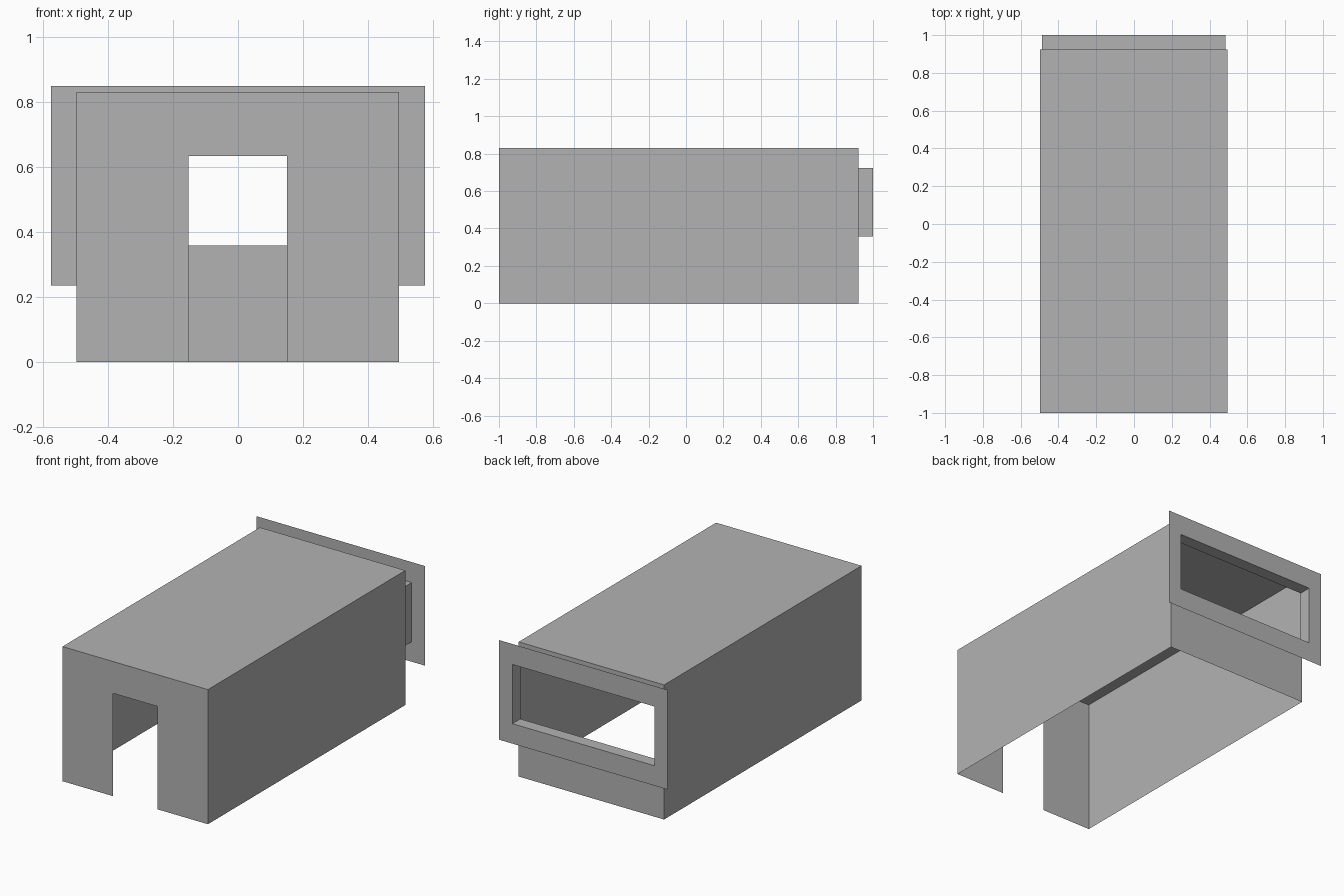
import bpy
import bmesh

cube = bpy.data.objects.get("Cube")
if cube:
    bpy.data.objects.remove(cube, do_unlink=True)

grey = bpy.data.materials.new("plain grey")
grey.use_nodes = True
colour = (0.45, 0.45, 0.45, 1)
grey.diffuse_color = colour
grey.node_tree.nodes["Principled BSDF"].inputs["Base Color"].default_value = colour

FRONT, REAR, FLANGE = -1.0, 0.923, 1.0
BODY = (-0.497, 0.495, 0.0, 0.83)        # x0, x1, z0, z1
MOUTH = (-0.486, 0.484, 0.358, 0.723)
RIM = (-0.575, 0.575, 0.235, 0.849)
DOOR = (-0.153, 0.151, 0.0, 0.634)


def corners(rect):
    """Rectangle outline in (x, z), anticlockwise seen from the front."""
    x0, x1, z0, z1 = rect
    return [(x0, z0), (x1, z0), (x1, z1), (x0, z1)]


def add_part(name, faces):
    bm = bmesh.new()
    for pts in faces:
        bm.faces.new([bm.verts.new(p) for p in pts])
    bmesh.ops.remove_doubles(bm, verts=bm.verts, dist=1e-5)
    mesh = bpy.data.meshes.new(name)
    bm.to_mesh(mesh)
    bm.free()
    mesh.materials.append(grey)
    obj = bpy.data.objects.new(name, mesh)
    bpy.context.collection.objects.link(obj)


def sleeve(rect, y0, y1, sides):
    """Outward facing walls swept along y from chosen rectangle sides."""
    c = corners(rect)
    faces = []
    for i in sides:
        (ax, az), (bx, bz) = c[i], c[(i + 1) % 4]
        faces.append([(ax, y0, az), (ax, y1, az), (bx, y1, bz), (bx, y0, bz)])
    return faces


def frame(outer, inner, y):
    """Flat rear-facing panel with a rectangular hole."""
    o, n = corners(outer), corners(inner)
    faces = []
    for i in range(4):
        j = (i + 1) % 4
        faces.append([(x, y, z) for x, z in (o[i], n[i], n[j], o[j])])
    return faces


# Side walls and roof, open underneath
add_part("walls_and_roof", sleeve(BODY, FRONT, REAR, (1, 2, 3)))

# Front wall with the doorway notched out of its lower edge
b, d = corners(BODY), corners(DOOR)
outline = [b[0], d[0], d[3], d[2], d[1], b[1], b[2], b[3]]
add_part("front_wall", [[(x, FRONT, z) for x, z in outline]])

# Rear wall, short duct and mounting flange share one opening
add_part("rear_wall", frame(BODY, MOUTH, REAR))
add_part("rear_duct", sleeve(MOUTH, REAR, FLANGE, range(4)))
add_part("rear_flange", frame(RIM, MOUTH, FLANGE))
